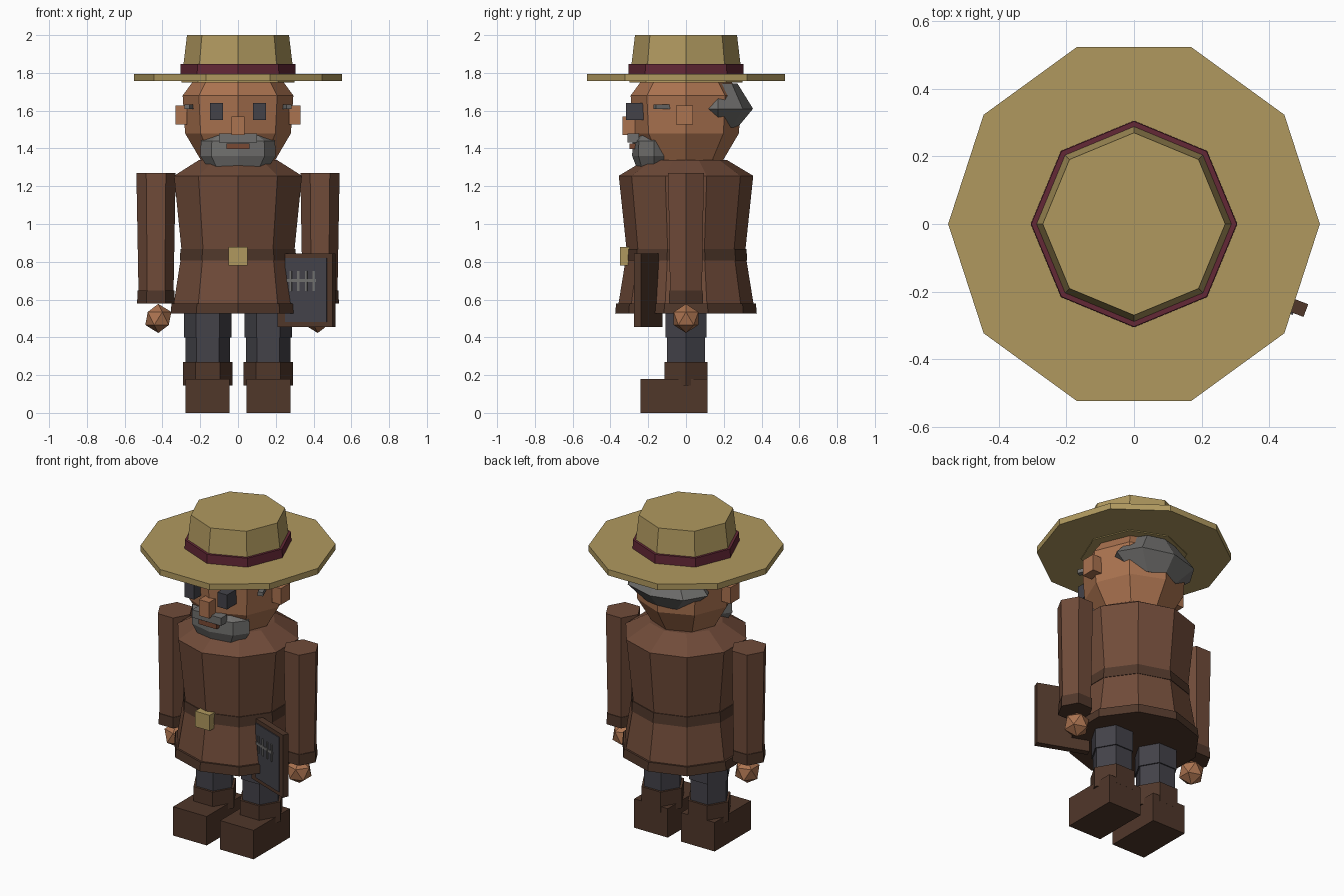
import bpy, bmesh, math
from mathutils import Matrix, Vector

cube = bpy.data.objects.get("Cube")
if cube:
    bpy.data.objects.remove(cube, do_unlink=True)


def material(name, r, g, b):
    """Flat colour given as 0-255 screen values, stored linear."""
    col = [((c / 255 + 0.055) / 1.055) ** 2.4 for c in (r, g, b)] + [1]
    m = bpy.data.materials.new(name)
    m.use_nodes = True
    m.diffuse_color = col
    m.node_tree.nodes["Principled BSDF"].inputs["Base Color"].default_value = col
    return m


straw = material("straw", 176, 153, 95)
wine = material("wine_red", 100, 40, 54)
coat = material("coat_brown", 112, 75, 57)
trim = material("dark_leather", 80, 55, 42)
skin = material("skin", 171, 115, 80)
grey = material("grey_hair", 112, 111, 109)
slate = material("slate", 67, 66, 73)
lip = material("lip_brown", 122, 74, 52)


def finish(name, bm, mat):
    bmesh.ops.recalc_face_normals(bm, faces=bm.faces)
    me = bpy.data.meshes.new(name)
    bm.to_mesh(me)
    bm.free()
    me.materials.append(mat)
    ob = bpy.data.objects.new(name, me)
    bpy.context.collection.objects.link(ob)
    return ob


def box(name, mat, x, y, z, rot=None):
    """Box from its (min, max) range on each axis, with an optional matrix."""
    bm = bmesh.new()
    bmesh.ops.create_cube(bm, size=1)
    for v in bm.verts:
        v.co = [(a + b) / 2 + c * (b - a) for (a, b), c in zip((x, y, z), v.co)]
    if rot:
        bm.transform(rot)
    return finish(name, bm, mat)


def stack(name, mat, sides, profile, centre=(0, 0), scale=(1, 1), front=False):
    """Faceted solid from (z, radius) rings; front puts a corner on the y axis."""
    bm = bmesh.new()
    start = math.pi / 2 if front else 0
    rings = []
    for z, r in profile:
        ring = []
        for i in range(sides):
            a = start + math.tau * i / sides
            ring.append(bm.verts.new((centre[0] + scale[0] * r * math.cos(a),
                                      centre[1] + scale[1] * r * math.sin(a), z)))
        rings.append(ring)
    for lo, hi in zip(rings, rings[1:]):
        for i in range(sides):
            j = (i + 1) % sides
            bm.faces.new((lo[i], lo[j], hi[j], hi[i]))
    bm.faces.new(rings[0])
    bm.faces.new(rings[-1])
    return finish(name, bm, mat)


# Hat
stack("hat_brim", straw, 10, [(1.756, 0.55), (1.793, 0.55)])
stack("hat_crown", straw, 8, [(1.75, 0.3), (2.0, 0.27)])
stack("hat_band", wine, 8, [(1.78, 0.306), (1.848, 0.304)])

# Head, hair and face
stack("head", skin, 8, [(1.31, 0.18), (1.48, 0.28), (1.68, 0.293), (1.78, 0.22)])
stack("back_hair", grey, 8, [(1.51, 0.55), (1.61, 1), (1.745, 0.55)],
      centre=(0, 0.17), scale=(0.27, 0.185))
stack("beard", grey, 8, [(1.3, 0.8), (1.36, 1), (1.44, 0.98), (1.48, 0.65)],
      centre=(0, -0.17), scale=(0.2, 0.115))
box("moustache", grey, (-0.1, 0.1), (-0.31, -0.25), (1.432, 1.48))
box("mouth", lip, (-0.062, 0.062), (-0.3, -0.25), (1.397, 1.426))
box("nose", skin, (-0.035, 0.035), (-0.335, -0.27), (1.47, 1.57))

# Coat with hem, belt and buckle
stack("coat_skirt", coat, 10, [(0.55, 0.362), (0.84, 0.315)], front=True)
stack("coat_chest", coat, 10,
      [(0.84, 0.312), (1.255, 0.356), (1.34, 0.215)], front=True)
stack("coat_hem", trim, 10, [(0.525, 0.375), (0.58, 0.37)], front=True)
stack("belt", trim, 10, [(0.806, 0.324), (0.868, 0.32)], front=True)
box("belt_buckle", straw, (-0.05, 0.05), (-0.35, -0.3), (0.78, 0.877))

# Paired parts
for side, s in (("left", 1), ("right", -1)):
    def span(a, b):
        return tuple(sorted((s * a, s * b)))

    box(side + "_ear", skin, span(0.27, 0.332), (-0.053, 0.037), (1.527, 1.628))
    box(side + "_eye", slate, span(0.08, 0.147), (-0.318, -0.225), (1.55, 1.64))
    place = Matrix.Translation((s * 0.247, -0.11, 1.62)) @ Matrix.Rotation(s * 0.39, 4, "Z")
    box(side + "_temple_hair", grey, (-0.015, 0.015), (-0.06, 0.06), (-0.012, 0.012),
        place @ Matrix.Rotation(math.pi, 4, "Z") if s < 0 else place)

    arm = (s * 0.434, 0)
    stack(side + "_sleeve", coat, 6, [(0.6, 0.092), (1.27, 0.104)], arm, (1, 1.05))
    stack(side + "_cuff", trim, 6, [(0.58, 0.1), (0.647, 0.098)], arm, (1, 1.04))
    bm = bmesh.new()
    bmesh.ops.create_icosphere(bm, subdivisions=1, radius=0.077)
    bm.transform(Matrix.Translation((s * 0.422, 0, 0.5)))
    finish(side + "_hand", bm, skin)

    leg = (s * 0.16, 0)
    stack(side + "_thigh", slate, 6, [(0.4, 0.125), (0.6, 0.125)], leg)
    stack(side + "_shin", slate, 6, [(0.2, 0.117), (0.4, 0.117)], leg)
    stack(side + "_boot_cuff", trim, 6, [(0.145, 0.132), (0.27, 0.132)], leg)
    box(side + "_boot", trim, span(0.046, 0.277), (-0.242, 0.114), (0, 0.18))

# Board hanging at the left side, turned slightly inward
turn = Matrix.Translation((0.362, -0.2, 0.65)) @ Matrix.Rotation(math.radians(-21), 4, "Z")
box("board_frame", trim, (-0.157, 0.157), (-0.02, 0.02), (-0.195, 0.195), turn)
box("board_panel", slate, (-0.112, 0.125), (-0.026, -0.018), (-0.17, 0.17), turn)
box("board_crossbar", grey, (-0.105, 0.065), (-0.03, -0.024), (0.042, 0.058), turn)
for i in range(4):
    x = -0.078 + 0.044 * i
    box("board_stroke_%d" % (i + 1), grey, (x - 0.006, x + 0.006),
        (-0.031, -0.024), (-0.005, 0.1), turn)
